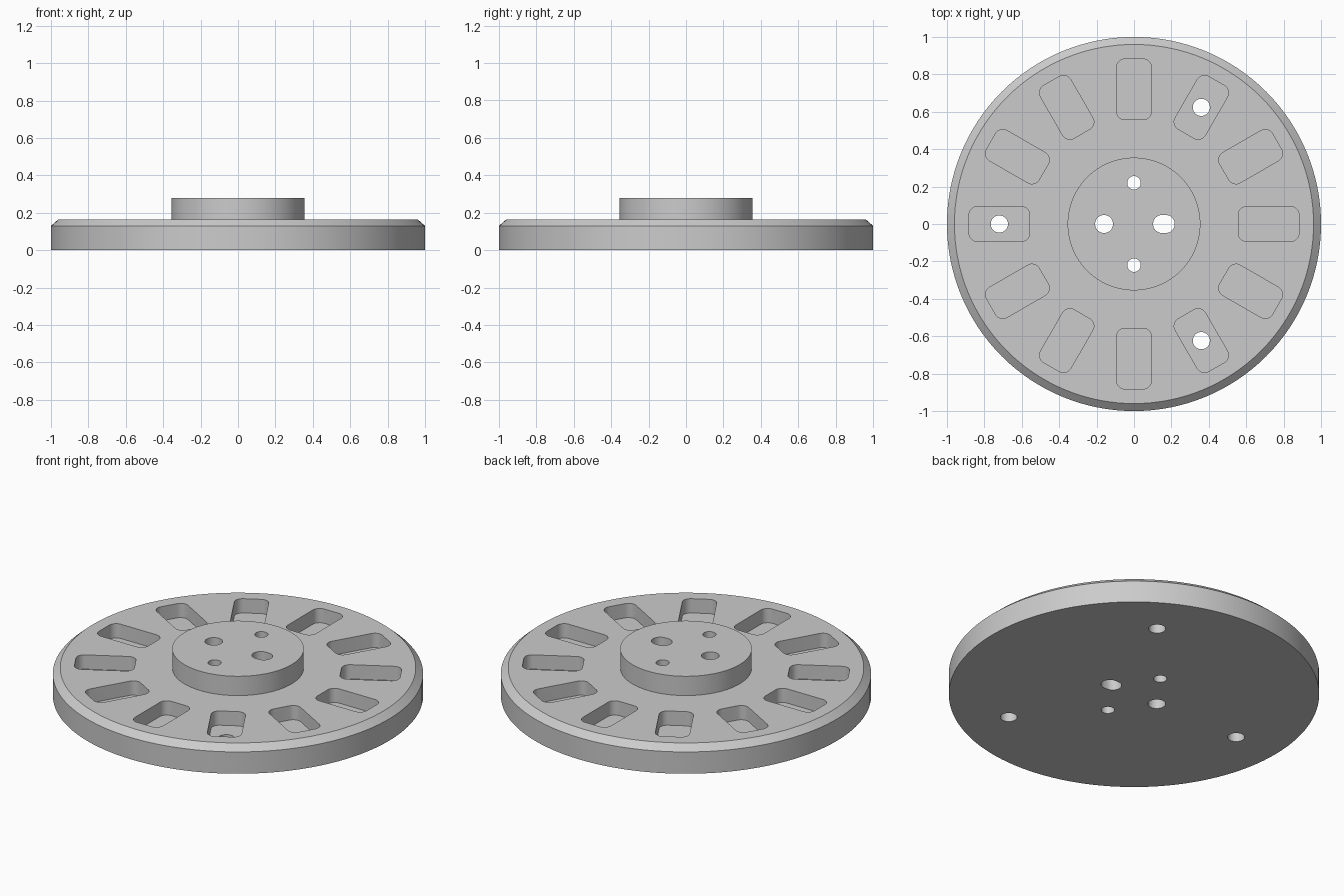
import bpy, bmesh
from math import cos, sin, pi, radians
from mathutils import Matrix

SEGMENTS = 128
TOP, HUB_TOP = 0.165, 0.28
POCKET_FLOOR = TOP - 0.085

cube = bpy.data.objects.get("Cube")
if cube:
    bpy.data.objects.remove(cube, do_unlink=True)

grey = bpy.data.materials.new("plain grey")
grey.use_nodes = True
colour = (0.6, 0.6, 0.6, 1)
grey.diffuse_color = colour
grey.node_tree.nodes["Principled BSDF"].inputs["Base Color"].default_value = colour


def make_object(name, bm):
    bmesh.ops.recalc_face_normals(bm, faces=bm.faces)
    mesh = bpy.data.meshes.new(name)
    bm.to_mesh(mesh)
    bm.free()
    mesh.materials.append(grey)
    obj = bpy.data.objects.new(name, mesh)
    bpy.context.collection.objects.link(obj)
    return obj


def turned_solid(name, profile):
    """Revolve a profile of (radius, z) pairs, capped at both ends."""
    bm = bmesh.new()
    rings = [[bm.verts.new((r * cos(2 * pi * i / SEGMENTS), r * sin(2 * pi * i / SEGMENTS), z))
              for i in range(SEGMENTS)] for r, z in profile]
    for low, high in zip(rings, rings[1:]):
        for i in range(SEGMENTS):
            j = (i + 1) % SEGMENTS
            bm.faces.new((low[i], low[j], high[j], high[i]))
    bm.faces.new(rings[0])
    bm.faces.new(rings[-1])
    return make_object(name, bm)


def add_prism(bm, x, y, half_x, half_y, radius, z0, z1, angle=0):
    """Add an upright prism with a rounded rectangle outline, turned about z."""
    steps = 8
    outline = []
    for corner, (sx, sy) in enumerate([(1, 1), (-1, 1), (-1, -1), (1, -1)]):
        for k in range(steps + 1):
            a = (corner + k / steps) * pi / 2
            outline.append((x + sx * (half_x - radius) + radius * cos(a),
                            y + sy * (half_y - radius) + radius * sin(a)))
    turn = Matrix.Rotation(angle, 4, "Z")
    verts = [bm.verts.new(turn @ Matrix.Translation((px, py, z0)).translation)
             for px, py in outline]
    bmesh.ops.remove_doubles(bm, verts=verts, dist=1e-5)
    face = bm.faces.new([v for v in verts if v.is_valid])
    grown = bmesh.ops.extrude_face_region(bm, geom=[face], use_keep_orig=True)
    moved = [g for g in grown["geom"] if isinstance(g, bmesh.types.BMVert)]
    bmesh.ops.translate(bm, verts=moved, vec=(0, 0, z1 - z0))


def carve(target, name, bm):
    cutter = make_object(name, bm)
    cutter.hide_render = True
    cut = target.modifiers.new(name, "BOOLEAN")
    cut.operation = "DIFFERENCE"
    cut.solver = "EXACT"
    cut.object = cutter
    bpy.context.view_layer.objects.active = target
    bpy.ops.object.modifier_apply(modifier=cut.name)
    bpy.data.objects.remove(cutter, do_unlink=True)


# Chamfered disc with a raised central hub
disc = turned_solid("wheel_disc", [(1, 0), (1, 0.13), (0.96, TOP), (0.355, TOP), (0.355, HUB_TOP)])

# Twelve blind pockets around the rim
pockets = bmesh.new()
for i in range(12):
    add_prism(pockets, 0.72, 0, 0.1625, 0.093, 0.045, POCKET_FLOOR, 0.4, radians(30 * i))
carve(disc, "pocket_cutter", pockets)

# Through holes: three in the pockets, four in the hub (one of them a slot)
holes = bmesh.new()
for angle in (60, 180, 300):
    add_prism(holes, 0.72, 0, 0.046, 0.046, 0.046, -0.1, 0.4, radians(angle))
for side in (-1, 1):
    add_prism(holes, 0, side * 0.22, 0.036, 0.036, 0.036, -0.1, 0.4)
add_prism(holes, -0.16, 0, 0.048, 0.048, 0.048, -0.1, 0.4)
add_prism(holes, 0.16, 0, 0.058, 0.048, 0.048, -0.1, 0.4)
carve(disc, "hole_cutter", holes)

# Smooth round walls, crisp edges
bpy.ops.object.select_all(action="DESELECT")
disc.select_set(True)
bpy.context.view_layer.objects.active = disc
bpy.ops.object.shade_smooth_by_angle(angle=radians(30))
